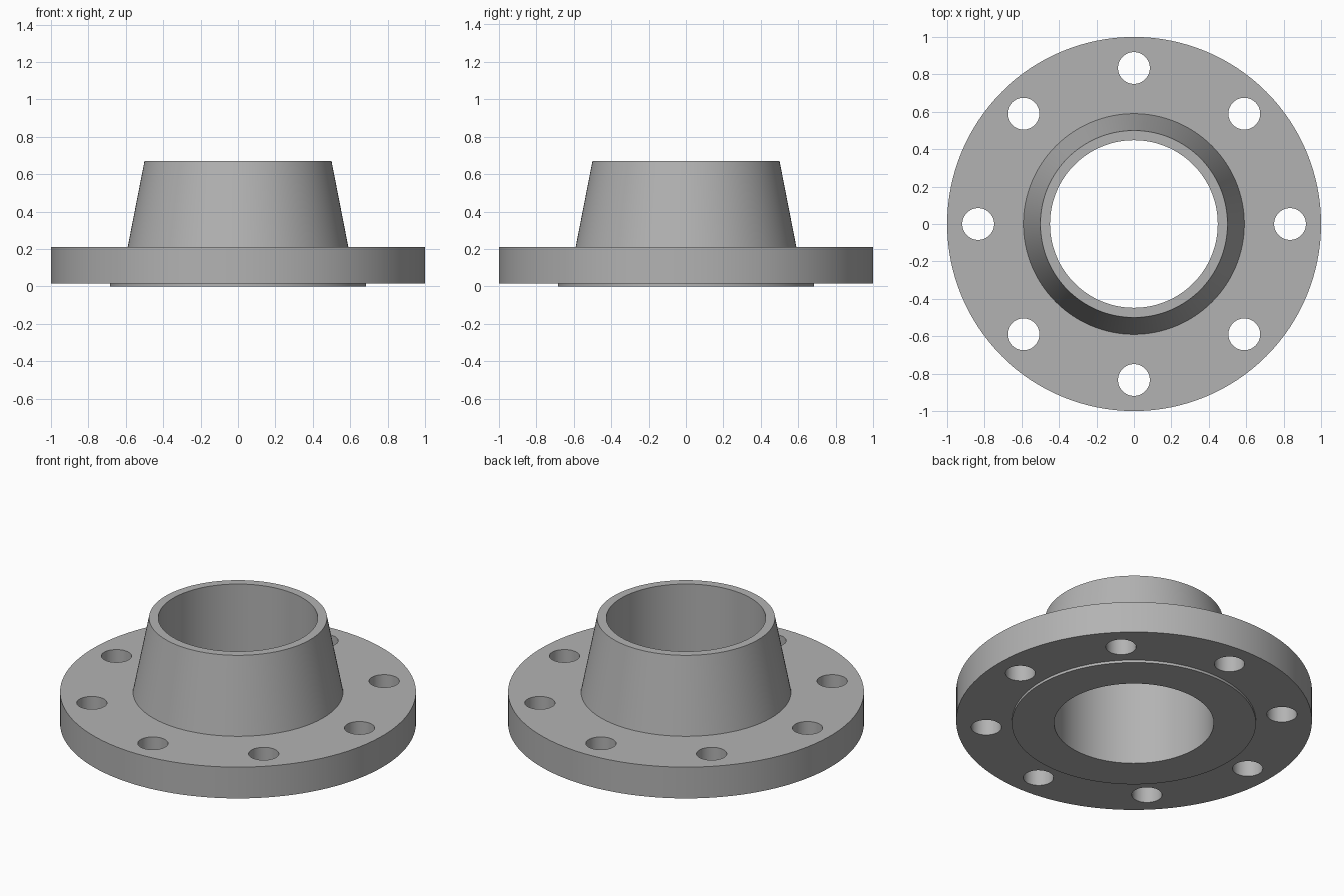
import bpy
import bmesh
from math import cos, sin, tau, radians

SEGMENTS = 128
HOLE_COUNT = 8
HOLE_CIRCLE = 0.834
HOLE_RADIUS = 0.085

default_cube = bpy.data.objects.get("Cube")
if default_cube:
    bpy.data.objects.remove(default_cube, do_unlink=True)

# Plain grey steel
steel = bpy.data.materials.new("grey_steel")
steel.use_nodes = True
GREY = (0.45, 0.45, 0.45, 1)
steel.diffuse_color = GREY
steel.node_tree.nodes["Principled BSDF"].inputs["Base Color"].default_value = GREY


def make_object(name, bm):
    bmesh.ops.recalc_face_normals(bm, faces=bm.faces)
    mesh = bpy.data.meshes.new(name)
    bm.to_mesh(mesh)
    bm.free()
    mesh.materials.append(steel)
    obj = bpy.data.objects.new(name, mesh)
    bpy.context.collection.objects.link(obj)
    return obj


def revolve(name, profile):
    """Spin a closed (radius, height) outline about the z axis."""
    bm = bmesh.new()
    rings = []
    for i in range(SEGMENTS):
        a = tau * i / SEGMENTS
        rings.append([bm.verts.new((r * cos(a), r * sin(a), z)) for r, z in profile])
    count = len(profile)
    for i, ring in enumerate(rings):
        after = rings[(i + 1) % SEGMENTS]
        for j in range(count):
            k = (j + 1) % count
            bm.faces.new((ring[j], after[j], after[k], ring[k]))
    return make_object(name, bm)


# Flange body: bore, raised sealing face, disc and tapered neck
flange = revolve("weld_neck_flange", [
    (0.448, 0), (0.685, 0), (0.685, 0.016), (1, 0.016),
    (1, 0.21), (0.59, 0.21), (0.5, 0.67), (0.448, 0.67),
])

# Bolt holes: one cutter holding all the cylinders
bm = bmesh.new()
for i in range(HOLE_COUNT):
    a = tau * i / HOLE_COUNT
    made = bmesh.ops.create_cone(bm, cap_ends=True, segments=48, radius1=HOLE_RADIUS,
                                 radius2=HOLE_RADIUS, depth=1)
    bmesh.ops.translate(bm, verts=made["verts"],
                        vec=(HOLE_CIRCLE * cos(a), HOLE_CIRCLE * sin(a), 0))
cutter = make_object("bolt_hole_cutter", bm)
cutter.hide_render = True

cut = flange.modifiers.new("bolt_holes", "BOOLEAN")
cut.operation = "DIFFERENCE"
cut.solver = "EXACT"
cut.object = cutter

bpy.ops.object.select_all(action="DESELECT")
flange.select_set(True)
bpy.context.view_layer.objects.active = flange
bpy.ops.object.modifier_apply(modifier=cut.name)
bpy.data.objects.remove(cutter, do_unlink=True)

# Smooth round walls with crisp rims
bpy.ops.object.shade_smooth_by_angle(angle=radians(30))
